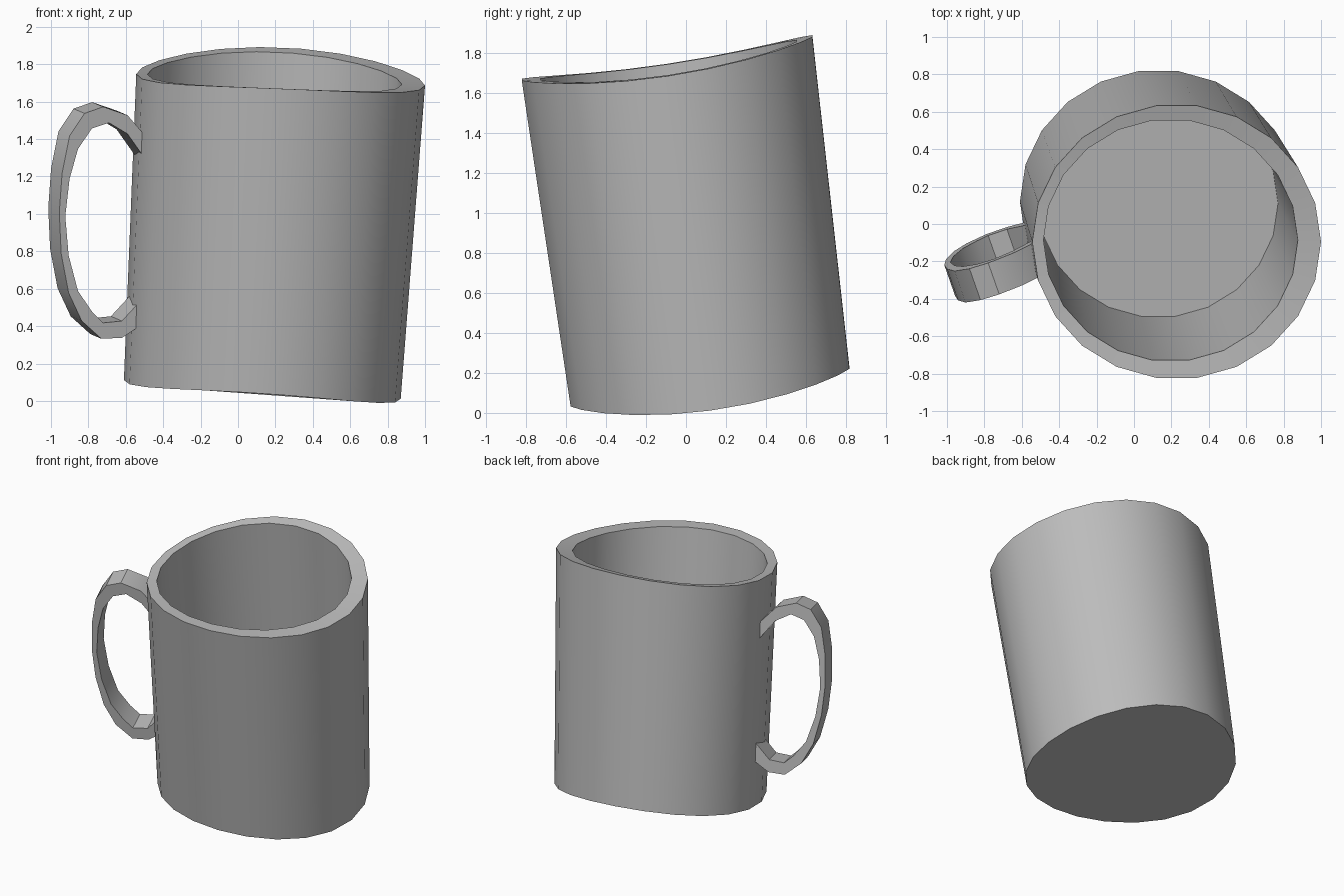
import bpy, bmesh, math
from mathutils import Vector

cube = bpy.data.objects.get("Cube")
if cube:
    bpy.data.objects.remove(cube, do_unlink=True)

SIDES = 22

grey = bpy.data.materials.new("plain_grey")
grey.use_nodes = True
colour = (0.5, 0.5, 0.5, 1)
grey.diffuse_color = colour
grey.node_tree.nodes["Principled BSDF"].inputs["Base Color"].default_value = colour


def finish(name, bm):
    bmesh.ops.recalc_face_normals(bm, faces=bm.faces)
    mesh = bpy.data.meshes.new(name)
    bm.to_mesh(mesh)
    bm.free()
    mesh.materials.append(grey)
    obj = bpy.data.objects.new(name, mesh)
    bpy.context.collection.objects.link(obj)
    bpy.ops.object.select_all(action='DESELECT')
    obj.select_set(True)
    bpy.context.view_layer.objects.active = obj
    bpy.ops.object.shade_smooth_by_angle(angle=math.radians(30))
    return obj


def bridge(bm, a, b):
    for i in range(len(a)):
        j = (i + 1) % len(a)
        bm.faces.new((a[i], a[j], b[j], b[i]))


def ring(bm, centre, rx, ry, slope_x, slope_y, bow):
    """Leaning oval ring, bowed down at its sides."""
    verts = []
    for i in range(SIDES):
        t = math.tau * i / SIDES
        x, y = rx * math.cos(t), ry * math.sin(t)
        z = slope_x * x + slope_y * y + bow * (y * y - x * x)
        verts.append(bm.verts.new(Vector(centre) + Vector((x, y, z))))
    return verts


# Cup: outer wall, rim, inner wall and floor
bm = bmesh.new()
base = ring(bm, (0.13, 0.12, 0.10), 0.74, 0.705, -0.068, 0.135, 0.07)
lip_out = ring(bm, (0.228, -0.095, 1.75), 0.772, 0.735, -0.04, 0.15, 0.055)
lip_in = ring(bm, (0.196, -0.087, 1.745), 0.68, 0.648, -0.04, 0.15, 0.055)
floor = ring(bm, (0.13, 0.11, 0.17), 0.64, 0.61, -0.068, 0.135, 0.07)
for lower, upper in ((base, lip_out), (lip_out, lip_in), (lip_in, floor)):
    bridge(bm, lower, upper)
bm.faces.new(base)
bm.faces.new(floor)
finish("cup", bm)

# Handle: flat strap swept round a loop that leans with the cup
outer = [(-.50, 1.40), (-.62, 1.54), (-.75, 1.585), (-.85, 1.55), (-.93, 1.43),
         (-.97, 1.23), (-.985, 1.02), (-.975, .80), (-.935, .59), (-.865, .44),
         (-.76, .345), (-.65, .35), (-.53, .43)]
inner = [(-.50, 1.27), (-.62, 1.44), (-.72, 1.50), (-.81, 1.47), (-.885, 1.36),
         (-.93, 1.20), (-.953, 1.0), (-.935, .79), (-.885, .60), (-.81, .49),
         (-.75, .43), (-.65, .44), (-.53, .57)]
half_width = Vector((0.33, -0.94, -0.14)).normalized() * 0.09


def on_loop(x, z):
    return Vector((x, -0.295 + 0.35 * (x + 0.97) - 0.127 * (z - 1), z))


bm = bmesh.new()
sections = []
for o, i in zip(outer, inner):
    po, pi = on_loop(*o), on_loop(*i)
    sections.append([bm.verts.new(p) for p in (
        po - half_width, po + half_width, pi + half_width, pi - half_width)])
for a, b in zip(sections, sections[1:]):
    bridge(bm, a, b)
bm.faces.new(sections[0])
bm.faces.new(sections[-1])
finish("handle", bm)
